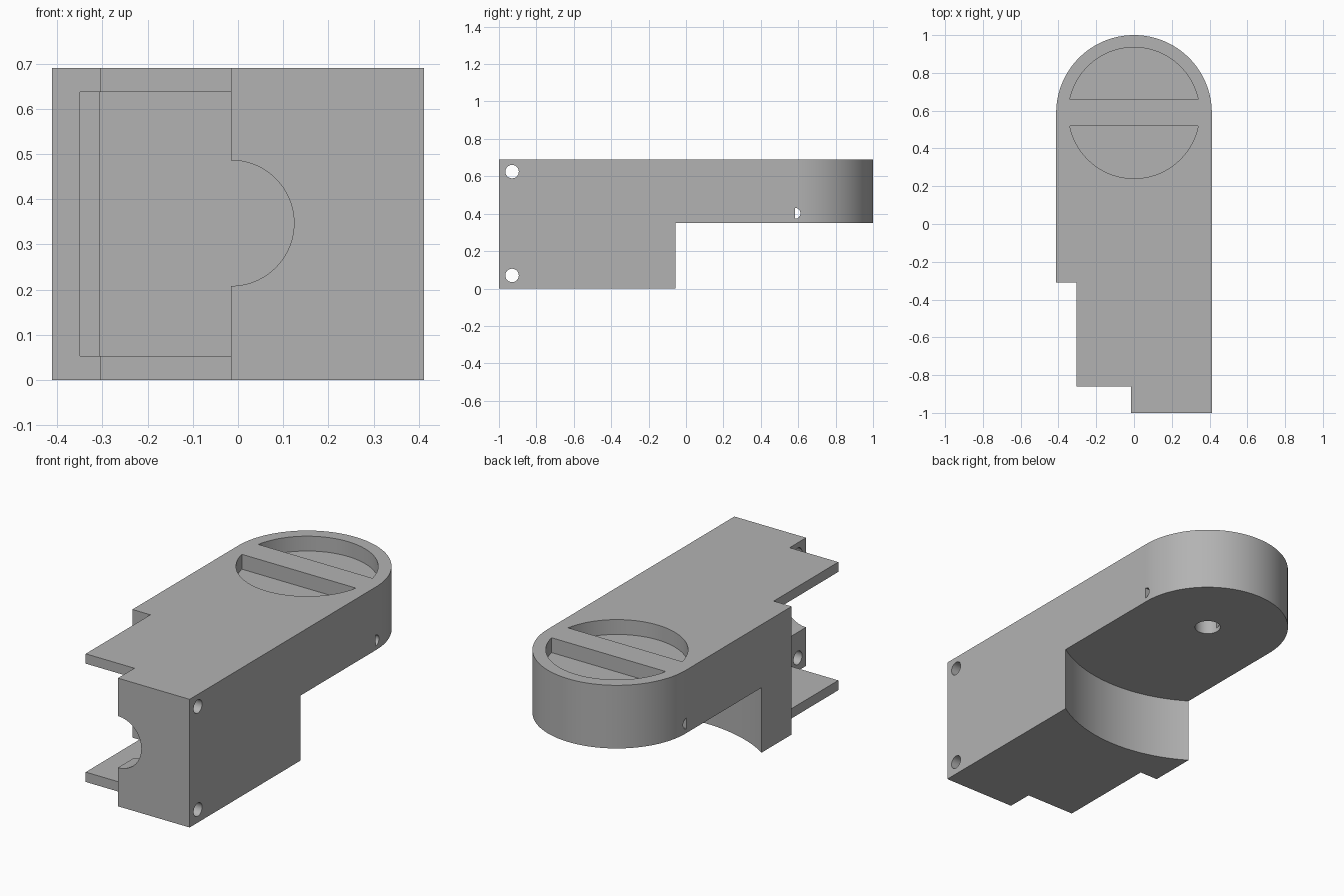
import bpy
import bmesh
from math import pi, cos, sin, hypot
from mathutils import Matrix

cube = bpy.data.objects.get("Cube")
if cube:
    bpy.data.objects.remove(cube, do_unlink=True)

HALF_WIDTH = 0.412
HEIGHT = 0.69
UNDERSIDE = 0.35
PIVOT_Y = 0.588

grey = bpy.data.materials.new("plain grey")
grey.use_nodes = True
colour = (0.45, 0.45, 0.45, 1)
grey.diffuse_color = colour
grey.node_tree.nodes["Principled BSDF"].inputs["Base Color"].default_value = colour


def arc(cx, cy, r, start=0.0, end=2 * pi, steps=96):
    """Points along an arc; a full circle leaves out the repeated end point."""
    count = steps if end - start > 6.28 else steps + 1
    angles = [start + (end - start) * i / steps for i in range(count)]
    return [(cx + r * cos(a), cy + r * sin(a)) for a in angles]


def prism(name, outline, low, high, axis="Z"):
    """Extrude a flat outline: (x, y) along Z, (y, z) along X or (x, z) along Y."""
    place = {"Z": lambda a, b, h: (a, b, h),
             "X": lambda a, b, h: (h, a, b),
             "Y": lambda a, b, h: (a, h, b)}[axis]
    bm = bmesh.new()
    face = bm.faces.new([bm.verts.new(place(a, b, low)) for a, b in outline])
    top = bmesh.ops.extrude_face_region(bm, geom=[face])["geom"]
    moved = [v for v in top if isinstance(v, bmesh.types.BMVert)]
    bmesh.ops.translate(bm, verts=moved, vec=place(0, 0, high - low))
    bmesh.ops.recalc_face_normals(bm, faces=bm.faces)
    mesh = bpy.data.meshes.new(name)
    bm.to_mesh(mesh)
    bm.free()
    mesh.materials.append(grey)
    obj = bpy.data.objects.new(name, mesh)
    bpy.context.collection.objects.link(obj)
    return obj


def carve(target, cutter):
    """Subtract the cutter from the target, then discard it."""
    cutter.hide_render = True
    bpy.context.view_layer.objects.active = target
    mod = target.modifiers.new("carve", "BOOLEAN")
    mod.operation = "DIFFERENCE"
    mod.solver = "EXACT"
    mod.object = cutter
    bpy.ops.object.modifier_apply(modifier=mod.name)
    bpy.data.objects.remove(cutter, do_unlink=True)


# Main body: stepped at the front, rounded at the back
plan = [(-HALF_WIDTH, -0.31), (-0.305, -0.31), (-0.305, -0.86),
        (-0.015, -0.86), (-0.015, -1), (HALF_WIDTH, -1)]
plan += arc(0, PIVOT_Y, HALF_WIDTH, 0, pi)
body = prism("housing_body", plan, 0, HEIGHT)

# Round clearance under the arm
clearance = hypot(HALF_WIDTH, PIVOT_Y + 0.055)
under_plan = arc(0, PIVOT_Y, clearance, steps=160)
carve(body, prism("under_cutter", under_plan, -0.1, UNDERSIDE))

# Inner cavity, open at the front and one side
cavity = [(-0.35, -0.9), (-0.015, -0.9), (-0.015, -0.86), (0.35, -0.86),
          (0.35, -0.23), (-0.305, -0.23), (-0.305, -0.27), (-0.35, -0.27)]
carve(body, prism("cavity_cutter", cavity, 0.053, 0.637))

# Half-round opening in the front flange
carve(body, prism("opening_cutter", arc(-0.015, 0.347, 0.139), -1.1, -0.8, "Y"))

# Screw holes across the flange
for z in (0.07, 0.625):
    carve(body, prism("screw_cutter", arc(-0.93, z, 0.036, steps=32), -0.1, 0.5, "X"))

# Two recesses in the top, leaving a straight bar between them
for start in (0, pi):
    half_bar = 0.203
    recess = arc(0, PIVOT_Y, 0.347, start + half_bar, start + pi - half_bar)
    carve(body, prism("recess_cutter", recess, HEIGHT - 0.08, HEIGHT + 0.1))

# Blind pivot hole and the D-shaped pin hole that crosses it
carve(body, prism("pivot_cutter", arc(0, PIVOT_Y, 0.065, steps=48), 0.2, 0.55))
pin = arc(0.583, 0.402, 0.029, -pi / 2, pi / 2, steps=16)
carve(body, prism("pin_cutter", pin, -0.6, 0.6, "X"))

# Smooth the round walls, keep the edges sharp
bpy.ops.object.select_all(action="DESELECT")
body.select_set(True)
bpy.context.view_layer.objects.active = body
bpy.ops.object.shade_smooth_by_angle(angle=pi / 6)
